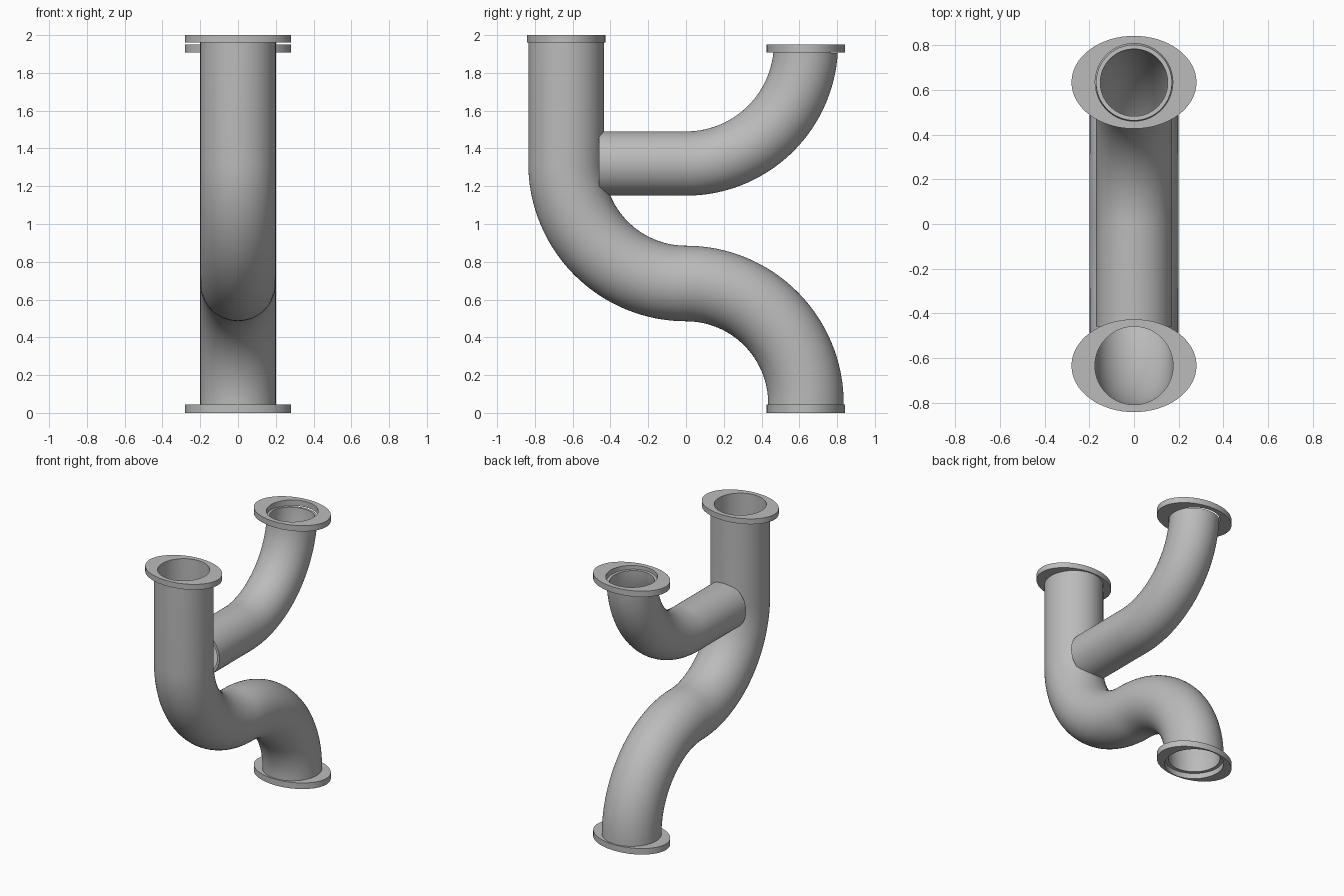
import bpy, bmesh
from math import sin, cos, pi, radians, asin
from mathutils import Vector

cube = bpy.data.objects.get("Cube")
if cube:
    bpy.data.objects.remove(cube)

metal = bpy.data.materials.new("grey metal")
metal.use_nodes = True
GREY = (0.5, 0.5, 0.5, 1)
metal.diffuse_color = GREY
metal.node_tree.nodes["Principled BSDF"].inputs["Base Color"].default_value = GREY

SIDES = 64
BEND = 0.635      # bend radius, also the offset of each pipe mouth


def finish(name, bm):
    bmesh.ops.recalc_face_normals(bm, faces=bm.faces)
    mesh = bpy.data.meshes.new(name)
    bm.to_mesh(mesh)
    bm.free()
    mesh.materials.append(metal)
    obj = bpy.data.objects.new(name, mesh)
    bpy.context.collection.objects.link(obj)
    bpy.ops.object.select_all(action='DESELECT')
    obj.select_set(True)
    bpy.context.view_layer.objects.active = obj
    bpy.ops.object.shade_smooth_by_angle(angle=radians(30))
    return obj


def bridge(bm, a, b):
    for i in range(SIDES):
        j = (i + 1) % SIDES
        bm.faces.new((a[i], a[j], b[j], b[i]))


def arc(cz, start, end, steps=32):
    """Points and tangent angles on a bend centred on y = 0."""
    sign = 1 if end > start else -1
    out = []
    for k in range(steps + 1):
        a = start + (end - start) * k / steps
        out.append((BEND * cos(a), cz + BEND * sin(a), a + sign * pi / 2))
    return out


def tube(name, path, outer, inner):
    """Hollow pipe swept along (y, z, tangent angle) stations."""
    bm = bmesh.new()
    walls = []
    for radius in (outer, inner):
        rings = []
        for y, z, t in path:
            centre, side = Vector((0, y, z)), Vector((0, -sin(t), cos(t)))
            rings.append([bm.verts.new(centre + radius * (
                Vector((cos(2 * pi * i / SIDES), 0, 0)) + side * sin(2 * pi * i / SIDES)))
                for i in range(SIDES)])
        for a, b in zip(rings, rings[1:]):
            bridge(bm, a, b)
        walls.append(rings)
    for end in (0, -1):
        bridge(bm, walls[0][end], walls[1][end])
    return finish(name, bm)


def flange(name, y, bottom, top, hole):
    """Oval plate with a round hole."""
    bm = bmesh.new()
    loops = []
    for rx, ry, z in ((0.28, 0.208, bottom), (0.28, 0.208, top),
                      (hole, hole, top), (hole, hole, bottom)):
        loops.append([bm.verts.new((rx * cos(2 * pi * i / SIDES),
                                    y + ry * sin(2 * pi * i / SIDES), z))
                      for i in range(SIDES)])
    for k in range(4):
        bridge(bm, loops[k], loops[(k + 1) % 4])
    return finish(name, bm)


# Main S-shaped pipe: lower bend, upper bend, straight riser
main_path = arc(0.05, 0, pi / 2)
main_path[0] = (BEND, 0.04, pi / 2)
main_path += arc(1.32, -pi / 2, -pi)[1:]
main_path.append((-BEND, 1.97, pi / 2))
# the upper bend runs backwards along y, so every station keeps one tangent sense
main_path = [(y, z, t if z < 0.686 and y >= 0 else t % (2 * pi)) for y, z, t in main_path]
main_path[-1] = (-BEND, 1.97, main_path[-2][2])
tube("main_pipe", main_path, 0.2, 0.175)

# Branch pipe: straight run from the riser, then an upward bend
branch_end = -asin(0.04 / BEND)
branch_path = [(-0.46, 1.32, 0)] + arc(1.955, -pi / 2, branch_end)
tube("branch_pipe", branch_path, 0.17, 0.151)

# Oval flanges; the two rear ones are recessed around the pipe mouth
flange("riser_flange", -BEND, 1.96, 2.0, 0.175)
flange("branch_flange", BEND, 1.907, 1.95, 0.174)
flange("base_flange", BEND, 0, 0.045, 0.2)
